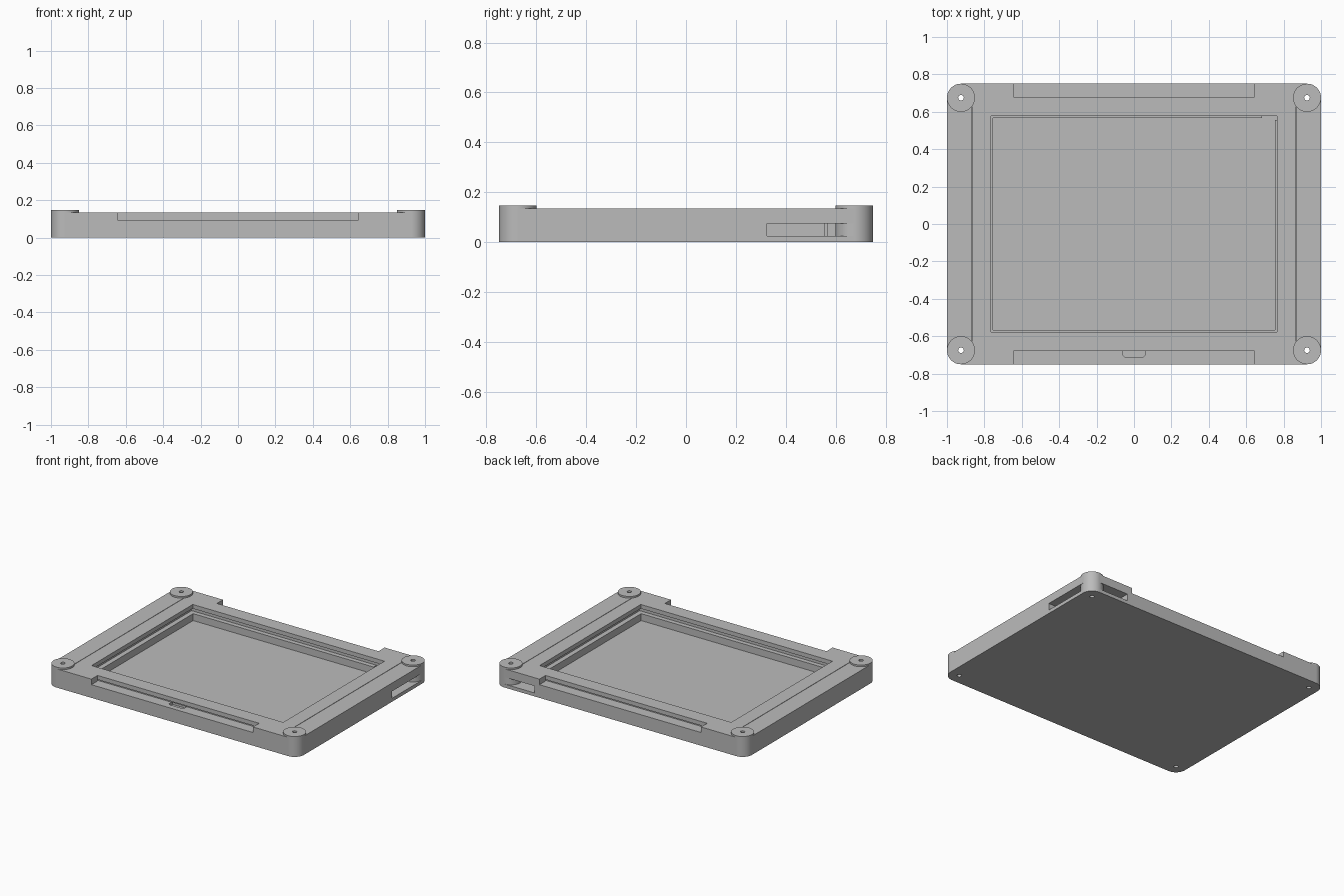
import bpy, bmesh, math

if "Cube" in bpy.data.objects:
    bpy.data.objects.remove(bpy.data.objects["Cube"], do_unlink=True)

grey = bpy.data.materials.new("case_grey")
grey.use_nodes = True
colour = (0.5, 0.5, 0.5, 1)
grey.diffuse_color = colour
grey.node_tree.nodes["Principled BSDF"].inputs["Base Color"].default_value = colour


def prism(name, points, z0, z1):
    """Extrude a plan outline from z0 to z1."""
    bm = bmesh.new()
    face = bm.faces.new([bm.verts.new((x, y, z0)) for x, y in points])
    top = bmesh.ops.extrude_face_region(bm, geom=[face])["geom"]
    moved = [v for v in top if isinstance(v, bmesh.types.BMVert)]
    bmesh.ops.translate(bm, verts=moved, vec=(0, 0, z1 - z0))
    bmesh.ops.recalc_face_normals(bm, faces=bm.faces)
    mesh = bpy.data.meshes.new(name)
    bm.to_mesh(mesh)
    bm.free()
    mesh.materials.append(grey)
    ob = bpy.data.objects.new(name, mesh)
    bpy.context.collection.objects.link(ob)
    return ob


def box(name, x0, x1, y0, y1, z0, z1):
    return prism(name, [(x0, y0), (x1, y0), (x1, y1), (x0, y1)], z0, z1)


def plate(name, hx, hy, z0, z1):
    return box(name, -hx, hx, -hy, hy, z0, z1)


def cylinder(name, x, y, r, z0, z1, n=48):
    ring = [(x + r * math.cos(2 * math.pi * i / n), y + r * math.sin(2 * math.pi * i / n))
            for i in range(n)]
    return prism(name, ring, z0, z1)


def cut(target, *cutters):
    """Subtract each cutter in turn and remove it."""
    for cutter in cutters:
        mod = target.modifiers.new("cut", 'BOOLEAN')
        mod.operation = 'DIFFERENCE'
        mod.solver = 'EXACT'
        mod.object = cutter
        bpy.context.view_layer.objects.active = target
        bpy.ops.object.modifier_apply(modifier=mod.name)
        bpy.data.objects.remove(cutter, do_unlink=True)


R = 0.075                  # corner post radius
CX, CY = 0.925, 0.675      # corner post centre
TOP, RIM, FLOOR = 0.135, 0.095, 0.025
corners = [(sx, sy) for sx in (1, -1) for sy in (1, -1)]

# Tray body, with its corners left open for the posts
outline = []
for sx, sy in ((1, 1), (-1, 1), (-1, -1), (1, -1)):
    corner = [(sx, sy * CY), (sx * CX, sy * CY), (sx * CX, sy * 0.75)]
    outline += corner if sx * sy > 0 else corner[::-1]
body = prism("case_body", outline, 0, TOP)

# Lid pocket, panel groove and main chamber
cut(body,
    plate("pocket", 0.87, 0.68, RIM, 0.3),
    plate("groove", 0.79, 0.6, 0.075, 0.2),
    plate("chamber", 0.755, 0.567, FLOOR, 0.2))

# Lowered rims at front and back, finger notch in the front rim
cut(body,
    box("front_rim", -0.645, 0.645, -0.9, -0.675, RIM, 0.3),
    box("back_rim", -0.645, 0.645, 0.675, 0.9, RIM, 0.3),
    prism("notch", [(-0.06, -0.66), (-0.06, -0.7), (-0.05, -0.71),
                    (0.05, -0.71), (0.06, -0.7), (0.06, -0.66)], 0.075, 0.3))

# Slot wrapping around the back corner post
cut(body, prism("corner_slot", [(1.1, 0.325), (0.85, 0.325), (0.85, 0.555),
                                (0.685, 0.555), (0.685, 0.85), (1.1, 0.85)], FLOOR, 0.075))

# Seats for the corner posts
for sx, sy in corners:
    cut(body, cylinder("seat", sx * CX, sy * CY, R - 0.001, -0.1, 0.3))

# Corner posts with screw holes
posts = []
for sx, sy in corners:
    name = ("back" if sy > 0 else "front") + ("_left" if sx > 0 else "_right") + "_post"
    post = cylinder(name, sx * CX, sy * CY, R, 0, 0.147)
    cut(post, cylinder("screw_hole", sx * CX, sy * CY, 0.015, -0.1, 0.3, 24))
    posts.append(post)

# Bezel lid with its window, on a slightly inset gasket
lid = plate("bezel_lid", 0.867, 0.68, 0.105, TOP)
cut(lid, plate("window", 0.765, 0.577, 0, 0.3))
gasket = plate("gasket", 0.84, 0.672, RIM, 0.105)
cut(gasket, plate("gasket_window", 0.79, 0.6, 0, 0.3))

# Clear the lid and gasket corners around the posts
for sx, sy in corners:
    for part in (lid, gasket):
        cut(part, cylinder("corner_clearance", sx * CX, sy * CY, R - 0.001, -0.1, 0.3))

bpy.ops.object.select_all(action='DESELECT')
for ob in [body, lid, gasket] + posts:
    ob.select_set(True)
bpy.context.view_layer.objects.active = body
bpy.ops.object.shade_smooth_by_angle(angle=math.radians(30))
